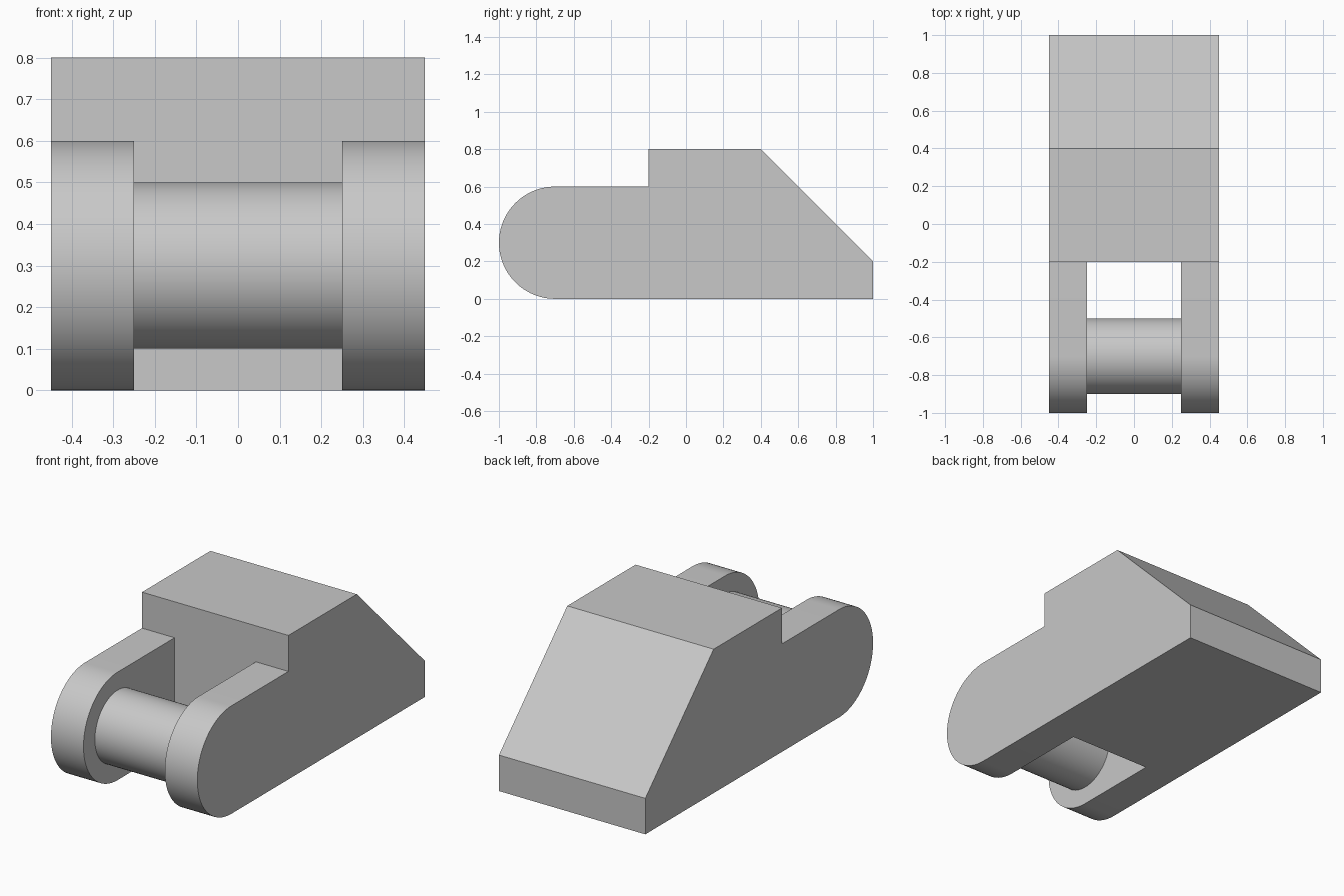
import bpy
import bmesh
from math import pi, sin, cos, radians

cube = bpy.data.objects.get("Cube")
if cube:
    bpy.data.objects.remove(cube, do_unlink=True)

HALF_WIDTH = 0.45
SLOT_HALF = 0.25
PIN_Y, PIN_Z = -0.7, 0.3
ARM_RADIUS, PIN_RADIUS = 0.3, 0.2

grey = bpy.data.materials.new("plain grey")
grey.use_nodes = True
colour = (0.58, 0.58, 0.58, 1)
grey.diffuse_color = colour
grey.node_tree.nodes["Principled BSDF"].inputs["Base Color"].default_value = colour


def arc(radius, start, end, steps):
    """Points (y, z) of an arc around the pin axis."""
    angles = [start + (end - start) * i / steps for i in range(steps + 1)]
    return [(PIN_Y + radius * cos(a), PIN_Z + radius * sin(a)) for a in angles]


def extrude_profile(name, profile, half, caps=True):
    """Sweep a closed (y, z) profile across x, from -half to half."""
    bm = bmesh.new()
    left, right = [[bm.verts.new((x, y, z)) for y, z in profile] for x in (half, -half)]
    n = len(profile)
    for i in range(n):
        j = (i + 1) % n
        bm.faces.new((left[i], left[j], right[j], right[i]))
    if caps:
        bm.faces.new(left)
        bm.faces.new(right[::-1])
    bmesh.ops.recalc_face_normals(bm, faces=bm.faces)
    mesh = bpy.data.meshes.new(name)
    bm.to_mesh(mesh)
    bm.free()
    mesh.materials.append(grey)
    obj = bpy.data.objects.new(name, mesh)
    bpy.context.collection.objects.link(obj)
    return obj


def select_only(obj):
    bpy.ops.object.select_all(action="DESELECT")
    obj.select_set(True)
    bpy.context.view_layer.objects.active = obj


# Body with stepped top, sloped back and rounded front arms
outline = [(1, 0), (1, 0.2), (0.4, 0.8), (-0.2, 0.8), (-0.2, 0.6)]
outline += arc(ARM_RADIUS, pi / 2, 3 * pi / 2, 48)
body = extrude_profile("body", outline, HALF_WIDTH)

# Slot between the two arms
cutter = extrude_profile("slot_cutter", [(-1.2, -0.2), (-0.2, -0.2), (-0.2, 1), (-1.2, 1)], SLOT_HALF)
cutter.hide_render = True
slot = body.modifiers.new("slot", "BOOLEAN")
slot.operation = "DIFFERENCE"
slot.solver = "EXACT"
slot.object = cutter
select_only(body)
bpy.ops.object.modifier_apply(modifier=slot.name)
bpy.data.objects.remove(cutter, do_unlink=True)

# Cross pin held between the arms, open where it meets them
pin = extrude_profile("cross_pin", arc(PIN_RADIUS, 0, 2 * pi, 64)[:-1], SLOT_HALF, caps=False)

for part in (body, pin):
    select_only(part)
    bpy.ops.object.shade_smooth_by_angle(angle=radians(30))
